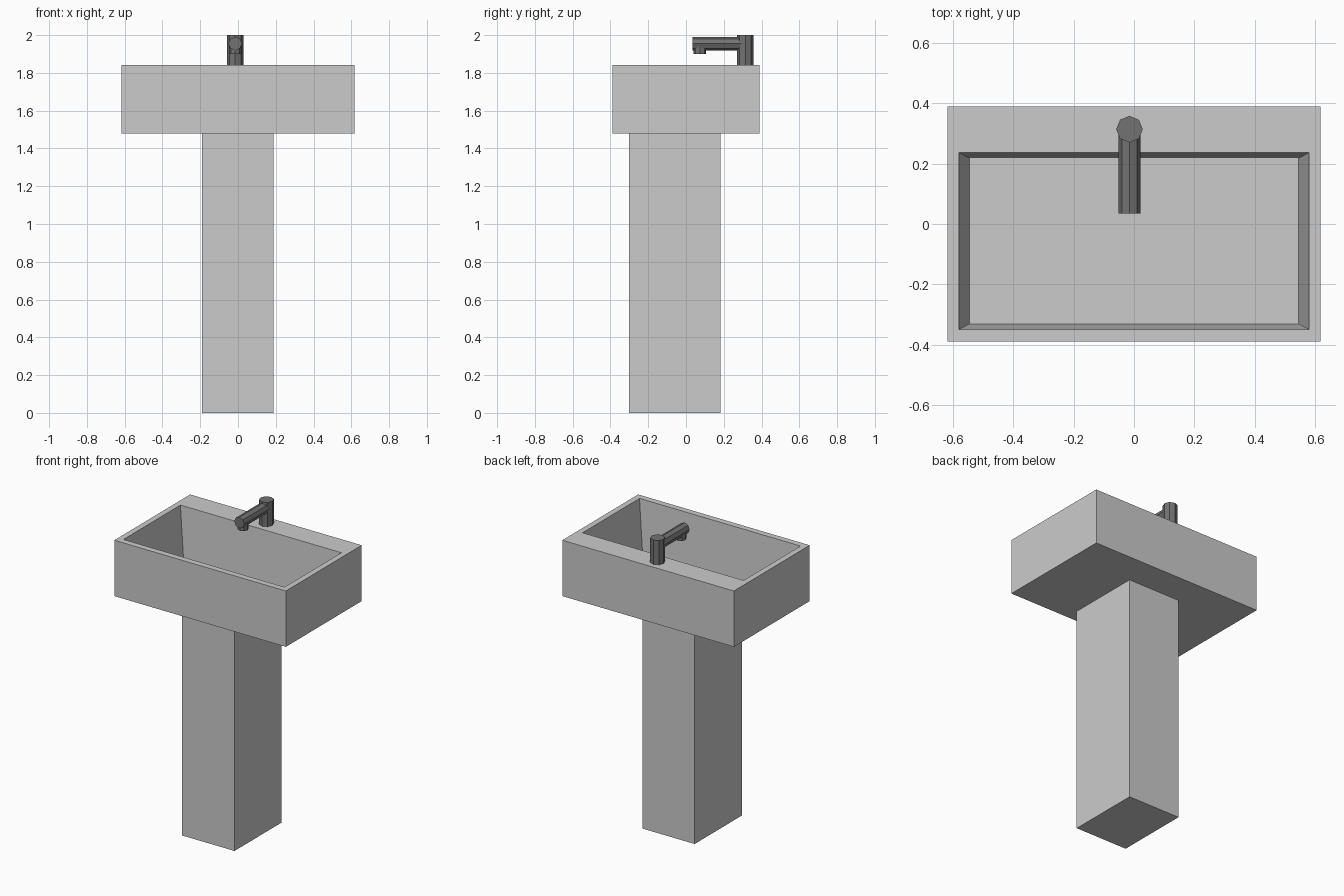
import bpy, bmesh, math
from mathutils import Matrix

if "Cube" in bpy.data.objects:
    bpy.data.objects.remove(bpy.data.objects["Cube"])

dark = bpy.data.materials.new("dark_metal")
dark.diffuse_color = (0.17, 0.17, 0.17, 1)
dark.use_nodes = True
dark.node_tree.nodes["Principled BSDF"].inputs["Base Color"].default_value = dark.diffuse_color


def finish(bm, name, mat=None):
    bmesh.ops.recalc_face_normals(bm, faces=bm.faces)
    mesh = bpy.data.meshes.new(name)
    bm.to_mesh(mesh)
    bm.free()
    obj = bpy.data.objects.new(name, mesh)
    bpy.context.collection.objects.link(obj)
    if mat:
        mesh.materials.append(mat)
    return obj


def rect_loft(name, rings):
    """Join rectangles (x0, x1, y0, y1, z) in order and cap both ends."""
    bm = bmesh.new()
    loops = [[bm.verts.new(p) for p in ((x0, y0, z), (x1, y0, z), (x1, y1, z), (x0, y1, z))]
             for x0, x1, y0, y1, z in rings]
    for a, b in zip(loops, loops[1:]):
        for i in range(4):
            j = (i + 1) % 4
            bm.faces.new((a[i], a[j], b[j], b[i]))
    bm.faces.new(loops[0])
    bm.faces.new(loops[-1])
    return finish(bm, name)


def tube(name, centre, radius, length, axis="Z"):
    """Eight-sided solid with a corner pointing along each cross axis."""
    bm = bmesh.new()
    turn = Matrix.Rotation(math.radians(90), 4, "X") if axis == "Y" else Matrix()
    bmesh.ops.create_cone(bm, cap_ends=True, segments=8, radius1=radius, radius2=radius,
                          depth=length, matrix=Matrix.Translation(centre) @ turn)
    return finish(bm, name, dark)


# Pedestal
rect_loft("pedestal", [(-0.19, 0.187, -0.303, 0.182, 0), (-0.19, 0.187, -0.303, 0.182, 1.478)])

# Basin: outer walls, flat rim, tapered bowl
rect_loft("basin", [
    (-0.618, 0.618, -0.39, 0.39, 1.478),
    (-0.618, 0.618, -0.39, 0.39, 1.842),
    (-0.58, 0.58, -0.35, 0.236, 1.842),
    (-0.545, 0.545, -0.331, 0.218, 1.505),
])

# Faucet: upright body, horizontal spout, downward nozzle
X = -0.015
tube("faucet_body", (X, 0.314, 1.921), 0.044, 0.158)
tube("faucet_spout", (X, 0.165, 1.955), 0.036, 0.26, "Y")
tube("faucet_nozzle", (X, 0.074, 1.922), 0.033, 0.044)
